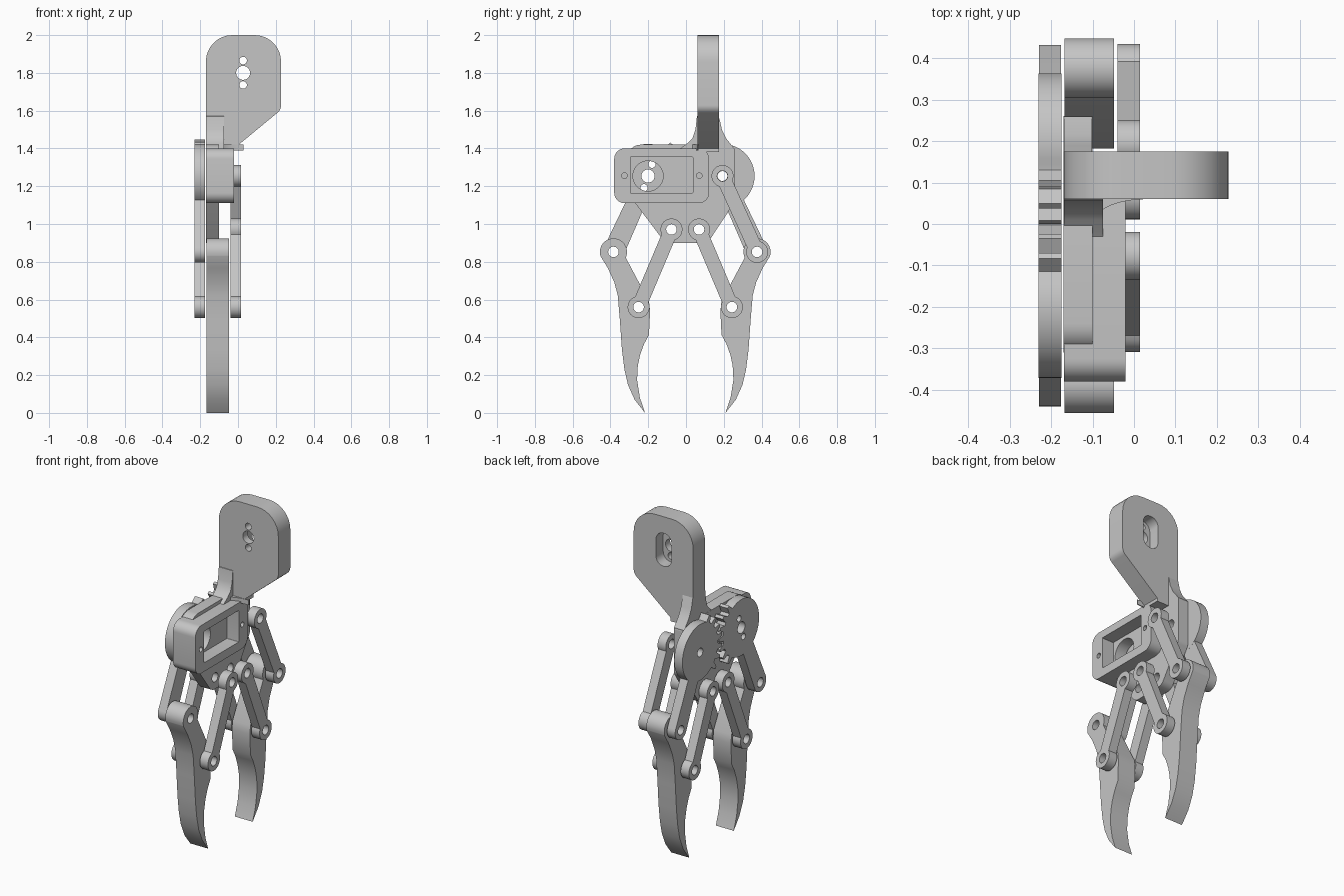
import bpy
from math import sin, cos, asin, radians, tan, pi, atan2
from mathutils import Vector, Matrix

cube = bpy.data.objects.get("Cube")
if cube:
    bpy.data.objects.remove(cube, do_unlink=True)

grey = bpy.data.materials.new("plain_grey")
grey.use_nodes = True
GREY = (0.56, 0.56, 0.56, 1)
grey.diffuse_color = GREY
grey.node_tree.nodes["Principled BSDF"].inputs["Base Color"].default_value = GREY

MID = -0.004                     # mirror line of the mechanism along y
GEAR_LAYER = (-0.23, -0.175)
BODY_LAYER = (-0.17, -0.10)
FINGER_LAYER = (-0.168, -0.048)
LINK_LAYER = (-0.04, 0.015)
# columns: in-plane right, in-plane up, extrusion direction
SIDE = Matrix(((0, 0, 1), (1, 0, 0), (0, 1, 0))).to_4x4()
FRONT = Matrix(((1, 0, 0), (0, 0, -1), (0, 1, 0))).to_4x4()


def circle(c, r, n=28):
    return [(c[0] + r * cos(2 * pi * i / n), c[1] + r * sin(2 * pi * i / n)) for i in range(n)]


def rounded(corners, steps=8):
    """Outline from (u, v, radius) corners, each replaced by a true arc."""
    out = []
    for i, (u, v, r) in enumerate(corners):
        p = Vector((u, v))
        a = (Vector(corners[i - 1][:2]) - p).normalized()
        b = (Vector(corners[(i + 1) % len(corners)][:2]) - p).normalized()
        if r == 0:
            out.append((u, v))
            continue
        half = a.angle(b) / 2
        c = p + (a + b).normalized() * r / sin(half)
        s, e = p + a * r / tan(half) - c, p + b * r / tan(half) - c
        start = atan2(s.y, s.x)
        turn = (atan2(e.y, e.x) - start + pi) % (2 * pi) - pi
        out += [(c.x + r * cos(start + turn * k / steps), c.y + r * sin(start + turn * k / steps))
                for k in range(steps + 1)]
    return out


def rect(u0, u1, v0, v1, r):
    return rounded([(u0, v0, r), (u1, v0, r), (u1, v1, r), (u0, v1, r)])


def solid(name, loops, span, frame=SIDE):
    """Extrude an outline with holes between two depths."""
    curve = bpy.data.curves.new(name, "CURVE")
    curve.dimensions = "2D"
    curve.fill_mode = "BOTH"
    curve.extrude = abs(span[1] - span[0]) / 2
    for loop in loops:
        s = curve.splines.new("POLY")
        s.points.add(len(loop) - 1)
        for pt, (u, v) in zip(s.points, loop):
            pt.co = (u, v, 0, 1)
        s.use_cyclic_u = True
    temp = bpy.data.objects.new(name + "_outline", curve)
    bpy.context.collection.objects.link(temp)
    bpy.context.view_layer.update()
    mesh = bpy.data.meshes.new_from_object(temp.evaluated_get(bpy.context.evaluated_depsgraph_get()))
    bpy.data.objects.remove(temp, do_unlink=True)
    mesh.transform(frame @ Matrix.Translation((0, 0, sum(span) / 2)))
    mesh.materials.clear()
    mesh.materials.append(grey)
    ob = bpy.data.objects.new(name, mesh)
    bpy.context.collection.objects.link(ob)
    bpy.ops.object.select_all(action="DESELECT")
    ob.select_set(True)
    bpy.context.view_layer.objects.active = ob
    # weld the caps to the walls
    bpy.ops.object.mode_set(mode="EDIT")
    bpy.ops.mesh.select_all(action="SELECT")
    bpy.ops.mesh.remove_doubles(threshold=0.0001)
    bpy.ops.mesh.normals_make_consistent(inside=False)
    bpy.ops.object.mode_set(mode="OBJECT")
    bpy.ops.object.shade_smooth_by_angle(angle=radians(30))


def bar(name, p, q, span, r=0.058, w=0.038, hole=0.028):
    """Flat link with round eyes at both ends."""
    p, q = Vector(p), Vector(q)
    ang = atan2(q.y - p.y, q.x - p.x)
    d = asin(w / r)
    loop = []
    for c, base in ((q, ang - pi), (p, ang)):
        for k in range(25):
            t = base + d + (2 * pi - 2 * d) * k / 24
            loop.append((c.x + r * cos(t), c.y + r * sin(t)))
    solid(name, [loop, circle(p, hole), circle(q, hole)], span)


def gear(name, centre, facing, shift, holes):
    """Disc with teeth only on the side that meshes."""
    pitch, loop = radians(18), []
    teeth = [(k + shift) * pitch for k in range(-3, 4)]
    for t in teeth:
        for frac, r in ((-0.32, 0.172), (-0.13, 0.212), (0.13, 0.212), (0.32, 0.172)):
            loop.append((t + frac * pitch, r))
    a, b = teeth[-1] + pitch / 2, teeth[0] - pitch / 2 + 2 * pi
    loop += [(a + (b - a) * k / 40, 0.17) for k in range(41)]
    pts = [(centre[0] + facing * r * cos(t), centre[1] + r * sin(t)) for t, r in loop]
    solid(name, [pts] + holes, GEAR_LAYER)


# Fingers, links and cranks, mirrored front to back
FINGER = [(0.449, 0.83), (0.41, 0.767), (0.375, 0.69), (0.357, 0.62), (0.346, 0.49),
          (0.335, 0.333), (0.322, 0.23), (0.303, 0.148), (0.268, 0.07), (0.213, 0),
          (0.24, 0.08), (0.255, 0.175), (0.251, 0.25), (0.239, 0.307), (0.218, 0.365),
          (0.192, 0.413), (0.186, 0.54), (0.192, 0.59)]
for label, s in (("front", -1), ("back", 1)):
    def at(u, v):
        return (MID + s * u, v)
    knee, low, hub, pivot = at(0.38, 0.852), at(0.247, 0.56), at(0.197, 1.254), at(0.073, 0.971)
    head = [at(0.38 + 0.072 * cos(radians(t)), 0.852 + 0.072 * sin(radians(t)))
            for t in range(205, -16, -10)]
    solid(label + "_finger", [[at(*p) for p in FINGER] + head[::-1][::-1],
                              circle(knee, 0.028), circle(low, 0.028)], FINGER_LAYER)
    bar(label + "_inner_link_left", pivot, low, LINK_LAYER)
    bar(label + "_inner_link_right", pivot, low, GEAR_LAYER)
    # crank arm: solid root inside the gear, eye at the knee
    direction = (Vector(knee) - Vector(hub)).normalized()
    side = Vector((-direction.y, direction.x)) * 0.05
    root = Vector(hub) + direction * 0.12
    base = atan2(side.y, side.x)
    arm = [tuple(root + side)] + [
        (knee[0] + 0.056 * cos(base - pi * k / 16), knee[1] + 0.056 * sin(base - pi * k / 16))
        for k in range(17)] + [tuple(root - side)]
    solid(label + "_crank_arm", [arm, circle(knee, 0.028)], (-0.2295, -0.1755))

servo = (MID - 0.197, 1.254)
axle = (MID + 0.197, 1.254)
horn_holes = [circle(servo, 0.035)] + [
    circle((servo[0] + s * 0.021, servo[1] + s * 0.062), 0.019) for s in (-1, 1)]
gear("drive_gear", servo, 1, 0, horn_holes)
gear("idle_gear", axle, -1, 0.5, [circle(axle, 0.026)])
bar("back_outer_link", axle, (MID + 0.38, 0.852), LINK_LAYER)

# Body plate with pivot holes
plate = rounded([(-0.31, 1.42, 0.07), (-0.31, 1.165, 0.02), (-0.11, 0.9, 0.06), (0.115, 0.9, 0.06),
                 (0.26, 1.12, 0.05), (0.26, 1.40, 0.02), (0.15, 1.42, 0)])
pivots = [circle((MID + s * 0.073, 0.971), 0.028) for s in (-1, 1)]
solid("body_plate", [plate, circle(servo, 0.08), circle(axle, 0.028)] + pivots, BODY_LAYER)

# Servo housing: floor and open frame
shell = rect(-0.38, 0.122, 1.11, 1.40, 0.055)
screws = [circle((y, 1.256), 0.015, 16) for y in (-0.326, 0.07)]
solid("housing_floor", [shell, circle(servo, 0.08)] + screws, (-0.169, -0.101))
solid("housing_frame", [shell, rect(-0.295, 0.036, 1.163, 1.354, 0.004)] + screws, (-0.101, -0.02))

# Mounting head: thin face with screw holes, thick back with a slot
outline = rounded([(-0.17, 1.38, 0), (-0.02, 1.38, 0), (-0.02, 1.40, 0), (0.228, 1.605, 0.05),
                   (0.228, 2.0, 0.14), (-0.17, 2.0, 0.14)])
face_holes = [circle((0.027, 1.80), 0.037)] + [circle((0.027, z), 0.02) for z in (1.736, 1.865)]
solid("head_face", [outline] + face_holes, (-0.105, -0.06), FRONT)
solid("head_back", [outline, rect(-0.025, 0.079, 1.70, 1.90, 0.05)], (-0.175, -0.105), FRONT)

# Webs that brace the head on the body
solid("front_web", [[(0.07, 1.40), (0.07, 1.58), (0.058, 1.57), (0.05, 1.50), (0.035, 1.455),
                     (0.01, 1.43), (-0.03, 1.40)]], (-0.169, -0.075))
solid("back_web", [[(0.165, 1.37), (0.165, 1.58), (0.178, 1.555), (0.19, 1.50), (0.215, 1.45),
                    (0.259, 1.395), (0.259, 1.37)]], (-0.169, -0.101))
# Curved fillet between the body ridge and the head
sweep = [(-0.10 + 0.13 * (1 - cos(t)), -0.06 * (1 - sin(t))) for t in
         [radians(k * 10) for k in range(10)]]
fillet = [(x, 0.06 + y) for x, y in sweep] + [(0.03, 0.065), (-0.11, 0.065), (-0.11, 0)]
solid("head_fillet", [fillet], (1.39, 1.42), Matrix.Identity(4))
